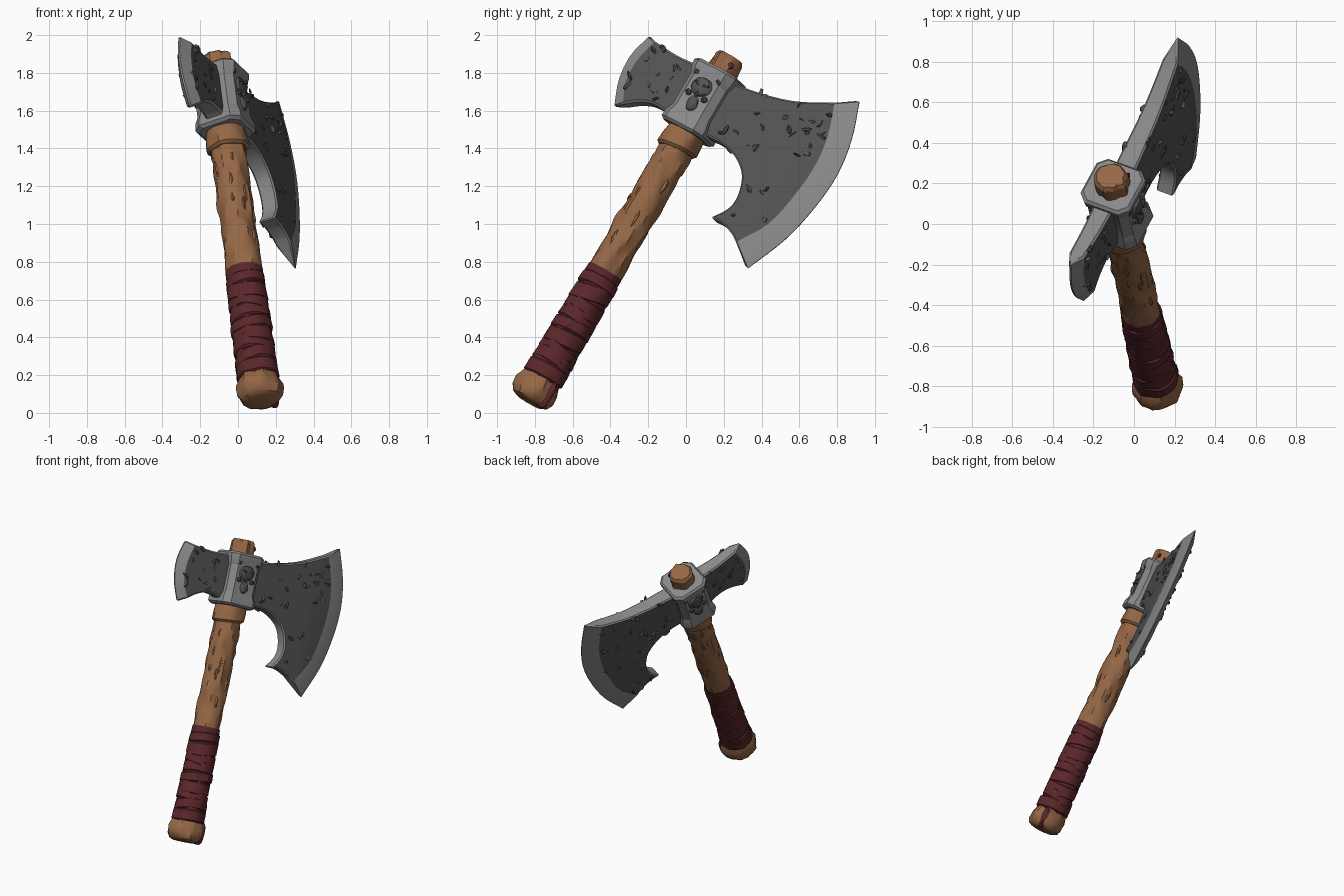
import bpy, bmesh, math, random
from mathutils import Vector, Matrix, noise

if "Cube" in bpy.data.objects:
    bpy.data.objects.remove(bpy.data.objects["Cube"])

random.seed(4)

# Axe frame: X across the blades, Y up the handle, Z out of the blade face
BASE = Vector((0.12, -0.82, 0.08))
D = Vector((-0.235, 1.055, 1.80)).normalized()
U = Vector((0.435, 0.80, -0.412))
U = (U - D * U.dot(D)).normalized()
N = U.cross(D)
FRAME = Matrix.Translation(BASE) @ Matrix((U, D, N)).transposed().to_4x4()


def material(name, col):
    m = bpy.data.materials.new(name)
    m.diffuse_color = (*col, 1)
    m.use_nodes = True
    m.node_tree.nodes["Principled BSDF"].inputs["Base Color"].default_value = m.diffuse_color
    return m


DARK = material("dark_iron", (0.085, 0.085, 0.085))
STEEL = material("bright_steel", (0.25, 0.25, 0.25))
WOOD = material("brown_wood", (0.30, 0.135, 0.06))
RED = material("red_leather", (0.105, 0.02, 0.023))


def finish(name, bm, mats, angle=35):
    bmesh.ops.recalc_face_normals(bm, faces=bm.faces)
    me = bpy.data.meshes.new(name)
    bm.to_mesh(me)
    bm.free()
    for m in mats:
        me.materials.append(m)
    ob = bpy.data.objects.new(name, me)
    bpy.context.collection.objects.link(ob)
    ob.matrix_world = FRAME
    bpy.ops.object.select_all(action='DESELECT')
    ob.select_set(True)
    bpy.context.view_layer.objects.active = ob
    bpy.ops.object.shade_smooth_by_angle(angle=math.radians(angle))
    return ob


def loft(bm, rings):
    """Skin a list of equal rings and cap both ends."""
    vs = [[bm.verts.new(p) for p in r] for r in rings]
    k = len(vs[0])
    for a, b in zip(vs, vs[1:]):
        for i in range(k):
            bm.faces.new((a[i], a[(i + 1) % k], b[(i + 1) % k], b[i]))
    bm.faces.new(vs[0])
    bm.faces.new(vs[-1])


def lathe(bm, profile, step=0.03, rough=0.0, tilt=0.0, phase=0.0, seg=28):
    """Turn (height, radius) points round the handle with stretched noise."""
    prof = [profile[0]]
    for (h0, r0), (h1, r1) in zip(profile, profile[1:]):
        n = max(1, round((h1 - h0) / step))
        prof += [(h0 + (h1 - h0) * i / n, r0 + (r1 - r0) * i / n) for i in range(1, n + 1)]
    rings = []
    for h, r in prof:
        ring = []
        for i in range(seg):
            a = 2 * math.pi * i / seg
            c, s = math.cos(a), math.sin(a)
            q = r + rough * noise.noise(Vector((c * 2.2, h * 8, s * 2.2 + phase)))
            ring.append((q * c, h + tilt * r * math.cos(a - phase), q * s))
        rings.append(ring)
    loft(bm, rings)


def blob(bm, pos, size, rot=0.0, sub=1, rough=0.0):
    m = Matrix.Translation(pos) @ Matrix.Rotation(rot, 4, 'Z') @ Matrix.Diagonal((*size, 1))
    vs = bmesh.ops.create_icosphere(bm, subdivisions=sub, radius=1, matrix=m)["verts"]
    for v in vs:
        v.co += Vector([random.uniform(-rough, rough) for _ in range(3)])


def to_axe(p):
    """Side view (y, z) to blade plane coordinates."""
    dy, dz = p[0] - BASE.y, p[1] - BASE.z
    det = U.y * D.z - U.z * D.y
    return Vector(((D.z * dy - D.y * dz) / det, (U.y * dz - U.z * dy) / det))


def curve(pts, n=4):
    p = [to_axe(q) for q in pts]
    p = [2 * p[0] - p[1]] + p + [2 * p[-1] - p[-2]]
    out = []
    for a, b, c, d in zip(p, p[1:], p[2:], p[3:]):
        for i in range(n):
            t = i / n
            out.append(0.5 * (2 * b + (c - a) * t + (2 * a - 5 * b + 4 * c - d) * t * t
                              + (3 * b - a - 3 * c + d) * t ** 3))
    return out + [p[-2]]


def inside(p, poly):
    hit = False
    for a, b in zip(poly, poly[1:] + poly[:1]):
        if (a.y > p.y) != (b.y > p.y) and p.x < a.x + (b.x - a.x) * (p.y - a.y) / (b.y - a.y):
            hit = not hit
    return hit


def blade(name, top, inner, outer, bottoms, t0, slope, chips):
    def thick(p):
        return t0 - slope * abs(p.x)
    top, inner, outer = curve(top), curve(inner), curve(outer)
    under = [q for b in bottoms for q in curve(b)[1:]]
    poly = top + inner[1:] + under
    n0, n1 = len(top) - 1, len(top) - 1 + len(inner) - 1
    bm = bmesh.new()
    front = [bm.verts.new((p.x, p.y, thick(p))) for p in poly]
    back = [bm.verts.new((p.x, p.y, -thick(p))) for p in poly]
    lip = [bm.verts.new((p.x, p.y, 0)) for p in outer]
    bm.faces.new(front)
    bm.faces.new(back)
    steel = []
    for i in range(len(poly)):
        j = (i + 1) % len(poly)
        if n0 <= i < n1:      # sharpened wedge
            for side in (front, back):
                steel.append(bm.faces.new((side[i], side[j], lip[j - n0], lip[i - n0])))
        else:                 # rim
            steel.append(bm.faces.new((front[i], front[j], back[j], back[i])))
    steel.append(bm.faces.new((front[n0], back[n0], lip[0])))
    steel.append(bm.faces.new((front[n1], back[n1], lip[-1])))
    for f in steel:
        f.material_index = 1
    ob = finish(name, bm, [DARK, STEEL], 20)
    bev = ob.modifiers.new("worn_rim", 'BEVEL')
    bev.width, bev.segments, bev.material = 0.010, 1, 1
    bev.limit_method, bev.angle_limit = 'ANGLE', math.radians(50)
    # hammered lumps and scars on both faces
    bm = bmesh.new()
    xs, ys = [p.x for p in poly], [p.y for p in poly]
    for side in (1, -1):
        done = 0
        while done < chips:
            p = Vector((random.uniform(min(xs), max(xs)), random.uniform(min(ys), max(ys))))
            if abs(p.x) > 0.17 and inside(p, poly):
                blob(bm, (p.x, p.y, side * thick(p)),
                     (random.uniform(0.012, 0.034), random.uniform(0.007, 0.015),
                      random.uniform(0.006, 0.018)), random.uniform(0, 3.1), 1, 0.003)
                done += 1
    finish(name + "_scars", bm, [DARK])


# Blades, outlined in the side view
blade("large_blade",
      [(0.14, 1.74), (0.28, 1.72), (0.44, 1.67), (0.60, 1.637), (0.80, 1.632)],
      [(0.80, 1.632), (0.765, 1.46), (0.70, 1.305), (0.595, 1.15), (0.45, 0.99), (0.277, 0.89)],
      [(0.928, 1.656), (0.885, 1.446), (0.81, 1.26), (0.69, 1.085), (0.53, 0.912), (0.323, 0.752)],
      [[(0.277, 0.89), (0.255, 0.935), (0.206, 0.99), (0.145, 1.022)],
       [(0.145, 1.022), (0.222, 1.06), (0.27, 1.107), (0.30, 1.18), (0.307, 1.26),
        (0.275, 1.34), (0.222, 1.398), (0.159, 1.436), (0.06, 1.48)]],
      0.058, 0.025, 30)
blade("small_blade",
      [(0.15, 1.80), (0.10, 1.82), (-0.03, 1.878), (-0.15, 1.955)],
      [(-0.15, 1.955), (-0.24, 1.862), (-0.305, 1.745), (-0.32, 1.625)],
      [(-0.197, 2.0), (-0.30, 1.894), (-0.362, 1.762), (-0.387, 1.617)],
      [[(-0.32, 1.625), (-0.24, 1.635), (-0.165, 1.625), (-0.095, 1.58), (-0.05, 1.51), (0.02, 1.47)]],
      0.055, 0.035, 14)

# Socket: chamfered square block with flared ends
bm = bmesh.new()
rings = []
for h, s in ((1.635, 0.118), (1.65, 0.135), (1.69, 0.132), (1.73, 0.118),
             (1.92, 0.118), (1.96, 0.132), (1.995, 0.135), (2.01, 0.122)):
    c = s * 0.68
    rings.append([(x, h, z) for x, z in ((s, -c), (s, c), (c, s), (-c, s),
                                         (-s, c), (-s, -c), (-c, -s), (c, -s))])
loft(bm, rings)
finish("socket", bm, [STEEL], 20)

# Skull-like relief on both socket faces
bm = bmesh.new()
for z in (0.118, -0.118):
    k = math.copysign(1, z)
    blob(bm, (0, 1.875, z), (0.062, 0.055, 0.024), 0, 2, 0.003)
    blob(bm, (0, 1.775, z), (0.034, 0.045, 0.020), 0, 2, 0.003)
    for sx in (-1, 1):
        blob(bm, (sx * 0.052, 1.82, z), (0.022, 0.018, 0.022), sx * 0.5, 1)
        blob(bm, (sx * 0.026, 1.885, z + k * 0.016), (0.026, 0.010, 0.014), sx * 0.4, 1)
        blob(bm, (sx * 0.07, 1.94, z), (0.016, 0.022, 0.016), sx, 1)
    blob(bm, (0, 1.83, z + k * 0.012), (0.010, 0.020, 0.012), 0, 1)
finish("socket_relief", bm, [DARK], 25)

# Wooden shaft, collar and pommel
bm = bmesh.new()
lathe(bm, [(0.05, 0.09), (0.80, 0.094), (1.5, 0.092), (1.66, 0.092), (2.085, 0.084), (2.105, 0.07)],
      0.02, 0.014)
for i in range(22):
    a, h = random.uniform(0, 6.28), random.uniform(0.85, 1.5)
    blob(bm, (0.087 * math.cos(a), h, 0.087 * math.sin(a)),
         (0.012, random.uniform(0.03, 0.07), 0.012), 0, 1, 0.002)
finish("shaft", bm, [WOOD], 30)
bm = bmesh.new()
lathe(bm, [(1.525, 0.098), (1.54, 0.113), (1.60, 0.110), (1.645, 0.102)], 0.02, 0.01, 0.1)
finish("collar", bm, [WOOD])
bm = bmesh.new()
lathe(bm, [(-0.025, 0.075), (-0.012, 0.103), (0.02, 0.12), (0.07, 0.121), (0.12, 0.102)],
      0.02, 0.018)
finish("pommel", bm, [WOOD])

# Leather grip: overlapping tilted wraps
bm = bmesh.new()
lathe(bm, [(0.105, 0.104), (0.78, 0.098)], 0.03, 0.008)
h, i = 0.115, 0
while h < 0.72:
    w = random.uniform(0.07, 0.10)
    r = 0.113 - 0.010 * (h / 0.78) + random.uniform(-0.002, 0.003)
    lathe(bm, [(h, r - 0.010), (h + 0.008, r), (h + w - 0.01, r - 0.002), (h + w, r - 0.012)],
          0.02, 0.008, random.uniform(0.08, 0.25) if 0.15 < h < 0.68 else 0.03, i * 1.7)
    h += w * 0.8
    i += 1
finish("leather_grip", bm, [RED], 30)

# Loose strap over the pommel and a scrap at the handle top
bm = bmesh.new()
blob(bm, (0.105, 0.055, 0.045), (0.022, 0.075, 0.018), 0, 2, 0.002)
blob(bm, (0.085, -0.012, 0.035), (0.032, 0.016, 0.018), 0, 2, 0.002)
blob(bm, (0.05, 2.055, 0.062), (0.025, 0.022, 0.012), 0, 1, 0.002)
finish("leather_strap", bm, [RED])
